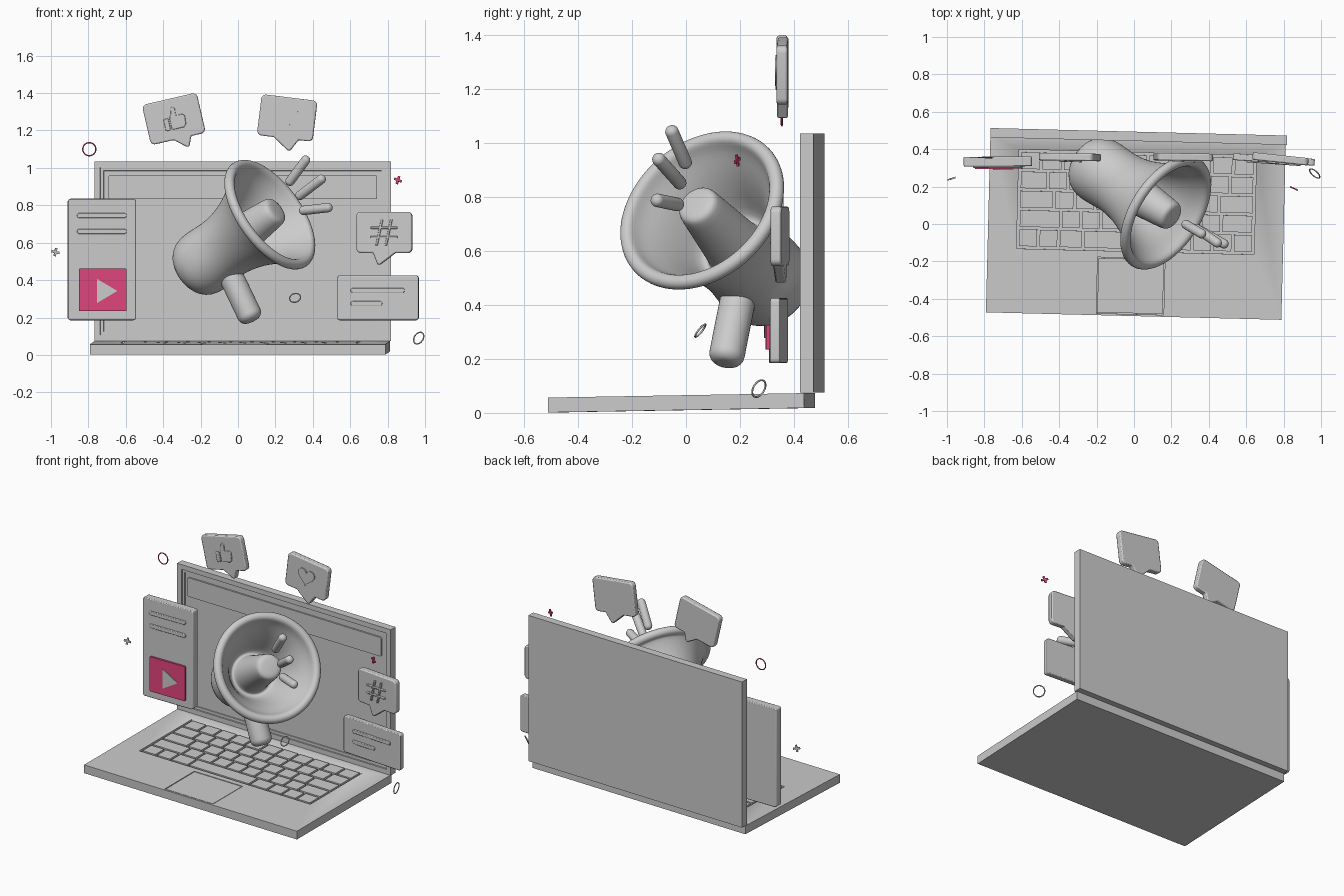
import bpy, bmesh
from math import sin, cos, pi, radians
from mathutils import Vector, Matrix, Euler

if "Cube" in bpy.data.objects:
    bpy.data.objects.remove(bpy.data.objects["Cube"])

pink = bpy.data.materials.new("pink")
pink.diffuse_color = (0.75, 0.06, 0.2, 1)
pink.use_nodes = True
pink.node_tree.nodes["Principled BSDF"].inputs["Base Color"].default_value = pink.diffuse_color


def place(loc, rx=0, ry=0, rz=0):
    return Matrix.Translation(loc) @ Euler([radians(a) for a in (rx, ry, rz)]).to_matrix().to_4x4()


def finish(name, bm, matrix, bevel=0, mat=None, subsurf=0, angle=35):
    bmesh.ops.remove_doubles(bm, verts=bm.verts, dist=1e-5)
    bmesh.ops.recalc_face_normals(bm, faces=bm.faces)
    me = bpy.data.meshes.new(name)
    bm.to_mesh(me)
    bm.free()
    ob = bpy.data.objects.new(name, me)
    bpy.context.collection.objects.link(ob)
    ob.matrix_world = matrix
    if mat:
        me.materials.append(mat)
    bpy.ops.object.select_all(action='DESELECT')
    ob.select_set(True)
    bpy.context.view_layer.objects.active = ob
    bpy.ops.object.shade_smooth_by_angle(angle=radians(angle))
    if bevel:
        m = ob.modifiers.new("bevel", 'BEVEL')
        m.width, m.segments, m.limit_method, m.angle_limit = bevel, 2, 'ANGLE', radians(40)
    if subsurf:
        m = ob.modifiers.new("subsurf", 'SUBSURF')
        m.levels = m.render_levels = subsurf
    return ob


def add_box(bm, x0, x1, y0, y1, z0, z1):
    m = Matrix.Translation(((x0 + x1) / 2, (y0 + y1) / 2, (z0 + z1) / 2)) @ Matrix.Diagonal((x1 - x0, y1 - y0, z1 - z0, 1))
    return bmesh.ops.create_cube(bm, size=1, matrix=m)['verts']


def boxes(name, items, matrix, bevel=0):
    bm = bmesh.new()
    for b in items:
        add_box(bm, *b)
    return finish(name, bm, matrix, bevel)


def rounded(w, h, r, cx=0, cz=0):
    pts = []
    for k, (sx, sz) in enumerate(((1, 1), (-1, 1), (-1, -1), (1, -1))):
        for i in range(6):
            a = (k + i / 5) * pi / 2
            pts.append((cx + sx * (w / 2 - r) + r * cos(a), cz + sz * (h / 2 - r) + r * sin(a)))
    return pts


def plate(name, pts, y0, y1, matrix, bevel=0, mat=None):
    """Outline in the XZ plane extruded from y0 to y1."""
    bm = bmesh.new()
    f = bm.faces.new([bm.verts.new((x, y0, z)) for x, z in pts])
    ext = bmesh.ops.extrude_face_region(bm, geom=[f])['geom']
    bmesh.ops.translate(bm, vec=(0, y1 - y0, 0), verts=[v for v in ext if isinstance(v, bmesh.types.BMVert)])
    return finish(name, bm, matrix, bevel, mat)


def lathe(name, profile, origin, axis, steps=48, subsurf=0, angle=35):
    """Spin (radius, height) points around an axis."""
    bm = bmesh.new()
    vs = [bm.verts.new((r, 0, h)) for r, h in profile]
    es = [bm.edges.new(p) for p in zip(vs, vs[1:])]
    bmesh.ops.spin(bm, geom=vs + es, cent=(0, 0, 0), axis=(0, 0, 1), angle=2 * pi, steps=steps)
    m = Matrix.Translation(origin) @ Vector(axis).to_track_quat('Z', 'Y').to_matrix().to_4x4()
    return finish(name, bm, m, subsurf=subsurf, angle=angle)


def capsule(name, a, b, r, c):
    """Round bar from a to b with corner radius c."""
    a, b = Vector(a), Vector(b)
    n = (b - a).length
    arc = [(r - c + c * sin(t * pi / 12), c * cos(t * pi / 12)) for t in range(7)]
    prof = [(0, 0)] + [(x, c - z) for x, z in arc] + [(x, n - c + z) for x, z in reversed(arc)] + [(0, n)]
    return lathe(name, prof, a, b - a, 32)


# Laptop base with key well and trackpad recess
base_m = place((0.01, -0.017, 0.0375), 1.0, 0, -1.45)
top = 0.0275
base = boxes("laptop_base", [(-0.79, 0.79, -0.475, 0.475, -top, top)], base_m)
cutter = boxes("recess_cutter", [(-0.635, 0.635, -0.13, 0.40, top - 0.014, 0.06),
                                 (-0.2, 0.16, -0.465, -0.165, top - 0.01, 0.06)], base_m)
cutter.hide_render = True
cutter.hide_set(True)
cutter.display_type = 'WIRE'
m = base.modifiers.new("recess", 'BOOLEAN')
m.object, m.operation, m.solver = cutter, 'DIFFERENCE', 'EXACT'

# Keys
rows = [[1] * 11, [1.4] + [1] * 9 + [1.2], [1.7] + [1] * 8 + [1.7], [2.1] + [1] * 7 + [1, 1.6],
        [1, 1, 1.2, 4.2, 1.2, 1, 1, 1]]
gap, keys = 0.014, []
pitch = (0.53 - gap) / 5
for j, row in enumerate(rows):
    x, y = -0.635 + gap, 0.40 - gap - j * pitch
    for w in row:
        dx = w / sum(row) * (1.27 - gap)
        keys.append((x, x + dx - gap, y - pitch + gap, y, top - 0.016, top))
        x += dx
boxes("keyboard_keys", keys, base_m)
boxes("trackpad", [(-0.195, 0.155, -0.46, -0.17, top - 0.012, top - 0.001)], base_m)

# Screen with stepped recessed display
screen_m = place((0.025, 0.468, 0.555), 0, 0, -1.45)
bm = bmesh.new()
add_box(bm, -0.793, 0.793, -0.025, 0.025, -0.48, 0.48)
front = min(bm.faces, key=lambda f: f.calc_center_median().y)
for width, depth in ((0.045, 0.008), (0.025, 0.006)):
    bmesh.ops.inset_region(bm, faces=[front], thickness=width)
    bmesh.ops.inset_region(bm, faces=[front], thickness=0.001)
    bmesh.ops.translate(bm, vec=(0, depth, 0), verts=front.verts)
finish("laptop_screen", bm, screen_m)
plate("screen_top_bar", rounded(1.44, 0.125, 0.012, 0, 0.343), -0.021, -0.005, screen_m)

# Megaphone: bell, rim, inner horn and centre plug in one lathe
axis, centre = Vector((0.72, -0.46, 0.52)).normalized(), Vector((0.17, 0.06, 0.75))
outer = [(0, -0.63), (0.06, -0.626), (0.12, -0.608), (0.16, -0.57), (0.178, -0.52), (0.18, -0.46), (0.176, -0.40),
         (0.174, -0.34), (0.183, -0.27), (0.205, -0.19), (0.24, -0.11), (0.27, -0.06), (0.297, -0.025)]
rim = [(0.312 + 0.029 * cos(a), 0.029 * sin(a)) for a in [radians(-110 + 35 * i) for i in range(9)]]
inner = [(0.27, -0.025), (0.235, -0.07), (0.20, -0.13), (0.17, -0.20), (0.145, -0.27), (0.118, -0.28),
         (0.112, -0.26), (0.096, -0.12), (0.083, 0.015), (0.078, 0.04), (0.062, 0.053), (0, 0.055)]
lathe("megaphone_body", outer + rim + inner, centre, axis, 48, 1, 180)
capsule("megaphone_handle", (-0.08, 0.21, 0.51), (0.077, 0.145, 0.182), 0.066, 0.04)
sticks = [((0.265, 0.005, 0.91), (0.375, -0.06, 1.06)), ((0.315, -0.012, 0.84), (0.462, -0.112, 0.952)),
          ((0.33, -0.02, 0.77), (0.502, -0.118, 0.79))]
for i, (a, b) in enumerate(sticks):
    capsule(f"sound_stick_{i + 1}", a, b, 0.025, 0.024)


# Speech bubbles
def bubble(name, matrix, base_x, tip):
    pts = rounded(0.30, 0.22, 0.025)
    tail = [(base_x[0], -0.11), (tip[0] - 0.006, tip[1]), (tip[0] + 0.008, tip[1]), (base_x[1], -0.11)]
    plate(name, pts[:18] + tail + pts[18:], -0.02, 0.02, matrix, 0.007)


thumb_m = place((-0.343, 0.358, 1.262), 0, -13, -1)
heart_m = place((0.263, 0.358, 1.267), 0, 7, -1)
hash_m = place((0.783, 0.348, 0.655), 0, 0, -6)
bubble("thumb_bubble", thumb_m, (-0.025, 0.07), (0.04, -0.162))
bubble("heart_bubble", heart_m, (-0.06, 0.075), (0.03, -0.172))
bubble("hash_bubble", hash_m, (-0.06, 0.06), (-0.03, -0.172))

# Bubble icons
thumb = [(-0.022, -0.055), (0.045, -0.055), (0.058, -0.04), (0.062, 0.005), (0.05, 0.016), (0.014, 0.016),
         (0.018, 0.055), (0.006, 0.066), (-0.006, 0.058), (-0.01, 0.03), (-0.022, 0.008)]
plate("thumb_icon", thumb, -0.027, -0.015, thumb_m, 0.003)
plate("thumb_cuff_icon", rounded(0.027, 0.065, 0.006, -0.042, -0.023), -0.027, -0.015, thumb_m, 0.003)
heart = []
for i in range(36):
    t = i * pi / 18 + pi / 36
    heart.append((0.0038 * 16 * sin(t) ** 3, 0.0038 * (13 * cos(t) - 5 * cos(2 * t) - 2 * cos(3 * t) - cos(4 * t)) + 0.005))
plate("heart_icon", heart, -0.027, -0.015, heart_m, 0.003)
for i, s in enumerate((-1, 1)):
    o, e = s * 0.025, 0.006
    up = [(o - 0.015 - e, -0.07), (o - 0.015 + e, -0.07), (o + 0.015 + e, 0.07), (o + 0.015 - e, 0.07)]
    plate(f"hash_upright_{i + 1}", up, -0.029, -0.015, hash_m, 0.003)
    plate(f"hash_crossbar_{i + 1}", rounded(0.145, 0.012, 0.004, 0, o), -0.029, -0.015, hash_m, 0.003)

# Left post card with video tile
card_m = place((-0.728, 0.335, 0.51), 0, 0, 0.3)
plate("post_card", rounded(0.365, 0.65, 0.015), -0.027, 0.025, card_m, 0.005)
for i, z in enumerate((0.235, 0.15)):
    plate(f"post_text_bar_{i + 1}", rounded(0.265, 0.026, 0.012, 0.0, z), -0.034, -0.02, card_m, 0.003)
plate("video_tile", rounded(0.255, 0.228, 0.006, 0.005, -0.162), -0.04, -0.02, card_m, 0, pink)
plate("play_triangle", [(-0.025, -0.232), (0.083, -0.168), (-0.025, -0.104)], -0.045, -0.03, card_m)

# Right comment card
note_m = place((0.748, 0.345, 0.305), 0, 0, -4)
plate("comment_card", rounded(0.437, 0.24, 0.015), -0.018, 0.018, note_m, 0.005)
plate("comment_bar_1", rounded(0.29, 0.024, 0.011, 0.0, 0.04), -0.025, -0.01, note_m, 0.003)
plate("comment_bar_2", rounded(0.17, 0.024, 0.011, -0.06, -0.03), -0.025, -0.01, note_m, 0.003)

# Floating rings
rings = [((-0.795, 0.355, 1.10), (0.03, 1, 0), 0.035, pink), ((0.305, 0.053, 0.305), (0.2, 0.75, -0.6), 0.03, None),
         ((0.966, 0.27, 0.09), (0.6, 0.69, -0.4), 0.034, None)]
for i, (loc, n, r, mat) in enumerate(rings):
    bpy.ops.mesh.primitive_torus_add(major_radius=r, minor_radius=0.0035, major_segments=40, minor_segments=8,
                                     location=loc, rotation=Vector(n).to_track_quat('Z', 'Y').to_euler())
    ring = bpy.context.object
    ring.name = f"ring_{i + 1}"
    bpy.ops.object.shade_smooth()
    if mat:
        ring.data.materials.append(mat)

# Floating plus signs
a, b = 0.022, 0.006
plus = [(b, b), (b, a), (-b, a), (-b, b), (-a, b), (-a, -b), (-b, -b), (-b, -a), (b, -a), (b, -b), (a, -b), (a, b)]
plate("pink_plus", plus, -0.004, 0.004, place((0.855, 0.19, 0.935), 0, 20, -25), 0, pink)
plate("grey_plus", plus, -0.004, 0.004, place((-0.976, 0.242, 0.55), 0, 12, 18))
